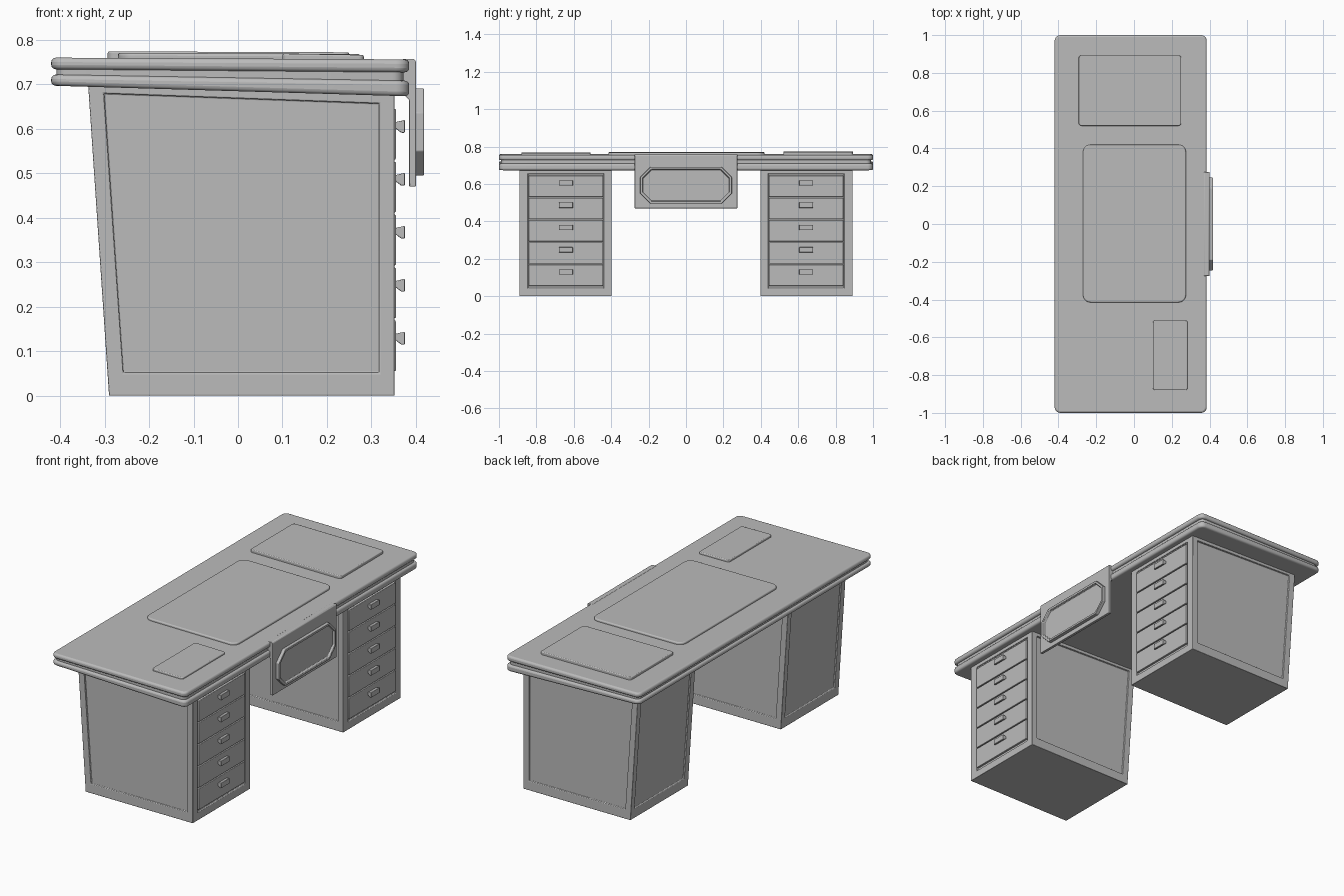
import bpy, bmesh, math
from mathutils import Vector

cube = bpy.data.objects.get("Cube")
if cube:
    bpy.data.objects.remove(cube, do_unlink=True)

grey = bpy.data.materials.new("plain grey")
grey.use_nodes = True
colour = (0.5, 0.5, 0.5, 1)
grey.diffuse_color = colour
grey.node_tree.nodes["Principled BSDF"].inputs["Base Color"].default_value = colour


def finish(name, bm, bevel=0, segments=3):
    bmesh.ops.recalc_face_normals(bm, faces=bm.faces)
    mesh = bpy.data.meshes.new(name)
    bm.to_mesh(mesh)
    bm.free()
    mesh.materials.append(grey)
    obj = bpy.data.objects.new(name, mesh)
    bpy.context.collection.objects.link(obj)
    if bevel:
        mod = obj.modifiers.new("soft edges", 'BEVEL')
        mod.width, mod.segments = bevel, segments
        mod.limit_method, mod.angle_limit = 'ANGLE', math.radians(35)
    bpy.ops.object.select_all(action='DESELECT')
    obj.select_set(True)
    bpy.context.view_layer.objects.active = obj
    bpy.ops.object.shade_smooth_by_angle(angle=math.radians(35))
    return obj


def slab(name, xs, ys, bottom, top, radius=0, bevel=0):
    """Board with rounded corners; bottom and top give heights at low and high x."""
    bm = bmesh.new()
    bmesh.ops.create_cube(bm, size=1)
    for v in bm.verts:
        v.co.x, v.co.y = xs[v.co.x > 0], ys[v.co.y > 0]
    if radius:
        upright = [e for e in bm.edges
                   if abs(e.verts[0].co.z - e.verts[1].co.z) > 0.5]
        bmesh.ops.bevel(bm, geom=upright, offset=radius, segments=6,
                        profile=0.5, affect='EDGES')
    for v in bm.verts:
        t = (v.co.x - xs[0]) / (xs[1] - xs[0])
        ends = top if v.co.z > 0 else bottom
        v.co.z = ends[0] + (ends[1] - ends[0]) * t
    return finish(name, bm, bevel)


def prism(name, profile, y0, y1, bevel=0):
    """Extrude an (x, z) profile along y."""
    bm = bmesh.new()
    face = bm.faces.new([bm.verts.new((x, y0, z)) for x, z in profile])
    new = bmesh.ops.extrude_face_region(bm, geom=[face])["geom"]
    bmesh.ops.translate(bm, vec=(0, y1 - y0, 0),
                        verts=[v for v in new if isinstance(v, bmesh.types.BMVert)])
    return finish(name, bm, bevel, 2)


# Double desk top with a shadow groove
slab("upper_top", (-0.42, 0.385), (-1, 1), (0.734, 0.727), (0.76, 0.756), 0.03, 0.01)
slab("top_core", (-0.408, 0.372), (-0.988, 0.988), (0.71, 0.69), (0.745, 0.74), 0.025)
slab("lower_top", (-0.42, 0.385), (-1, 1), (0.697, 0.673), (0.722, 0.708), 0.03, 0.01)

# Pads lying on the top
slab("centre_pad", (-0.27, 0.275), (-0.415, 0.42), (0.75, 0.75), (0.771, 0.768), 0.04, 0.006)
slab("left_pad", (-0.293, 0.25), (0.52, 0.893), (0.75, 0.75), (0.774, 0.772), 0.016, 0.004)
slab("right_pad", (0.10, 0.283), (-0.88, -0.51), (0.75, 0.75), (0.769, 0.766), 0.012, 0.004)


# Pedestals with recessed panels, drawers and handles
def pedestal(side, s):
    bm = bmesh.new()
    bmesh.ops.create_cube(bm, size=1)
    for v in bm.verts:
        high = v.co.z > 0
        if v.co.x > 0:
            v.co.x, v.co.z = 0.352, 0.69 if high else 0
        else:
            v.co.x, v.co.z = (-0.338, 0.715) if high else (-0.29, 0)
        v.co.y = s * (0.89 if v.co.y > 0 else 0.397)
    bmesh.ops.recalc_face_normals(bm, faces=bm.faces)
    walls = [f for f in bm.faces if abs(f.normal.z) < 0.5]
    bmesh.ops.inset_individual(bm, faces=walls, thickness=0.033, use_even_offset=True)
    # Taller plinth under the panels, slimmer under the drawers
    for f in walls:
        drawers = f.normal.x > 0.5
        for v in f.verts:
            if v.co.z < 0.1:
                v.co.z = 0.04 if drawers else 0.05
            if drawers:
                mid = s * 0.642
                v.co.y = mid + math.copysign(0.204, v.co.y - mid)
    bmesh.ops.inset_individual(bm, faces=walls, thickness=0.003, depth=-0.008)
    finish(side + "_pedestal", bm, 0.002, 2)
    ys = sorted((s * 0.443, s * 0.841))
    for i in range(5):
        z = 0.112 + i * 0.119
        slab(f"{side}_drawer_{i + 1}", (0.33, 0.355), ys,
             (z - 0.057,) * 2, (z + 0.057,) * 2, 0, 0.003)
        h = z + 0.018
        prism(f"{side}_handle_{i + 1}",
              [(0.35, h - 0.002), (0.367, h - 0.015), (0.375, h - 0.015),
               (0.375, h + 0.014), (0.35, h + 0.008)],
              s * 0.642 - 0.037, s * 0.642 + 0.037, 0.002)


pedestal("left", 1)
pedestal("right", -1)

# Apron plate hung over the edge between the pedestals
prism("apron_plate", [(0.385, 0.47), (0.4, 0.47), (0.4, 0.752), (0.395, 0.757),
                      (0.37, 0.757), (0.37, 0.68), (0.385, 0.665)], -0.275, 0.275, 0.002)

# Raised eight-sided frame on the apron
bm = bmesh.new()
w, h, c = 0.245, 0.098, 0.055
quarter = [(w, h - c), (w - c, h)]
ring = (quarter + [(-y, z) for y, z in reversed(quarter)]
        + [(-y, -z) for y, z in quarter] + [(y, -z) for y, z in reversed(quarter)])
face = bm.faces.new([bm.verts.new((0.395, y, 0.593 + z)) for y, z in ring])
front = bmesh.ops.extrude_face_region(bm, geom=[face])["geom"]
bmesh.ops.translate(bm, vec=Vector((0.023, 0, 0)),
                    verts=[v for v in front if isinstance(v, bmesh.types.BMVert)])
bmesh.ops.recalc_face_normals(bm, faces=bm.faces)
panel = [f for f in front if isinstance(f, bmesh.types.BMFace)]
bmesh.ops.inset_individual(bm, faces=panel, thickness=0.012, use_even_offset=True)
bmesh.ops.inset_individual(bm, faces=panel, thickness=0.003, depth=-0.012)
finish("apron_frame", bm, 0.002, 2)
